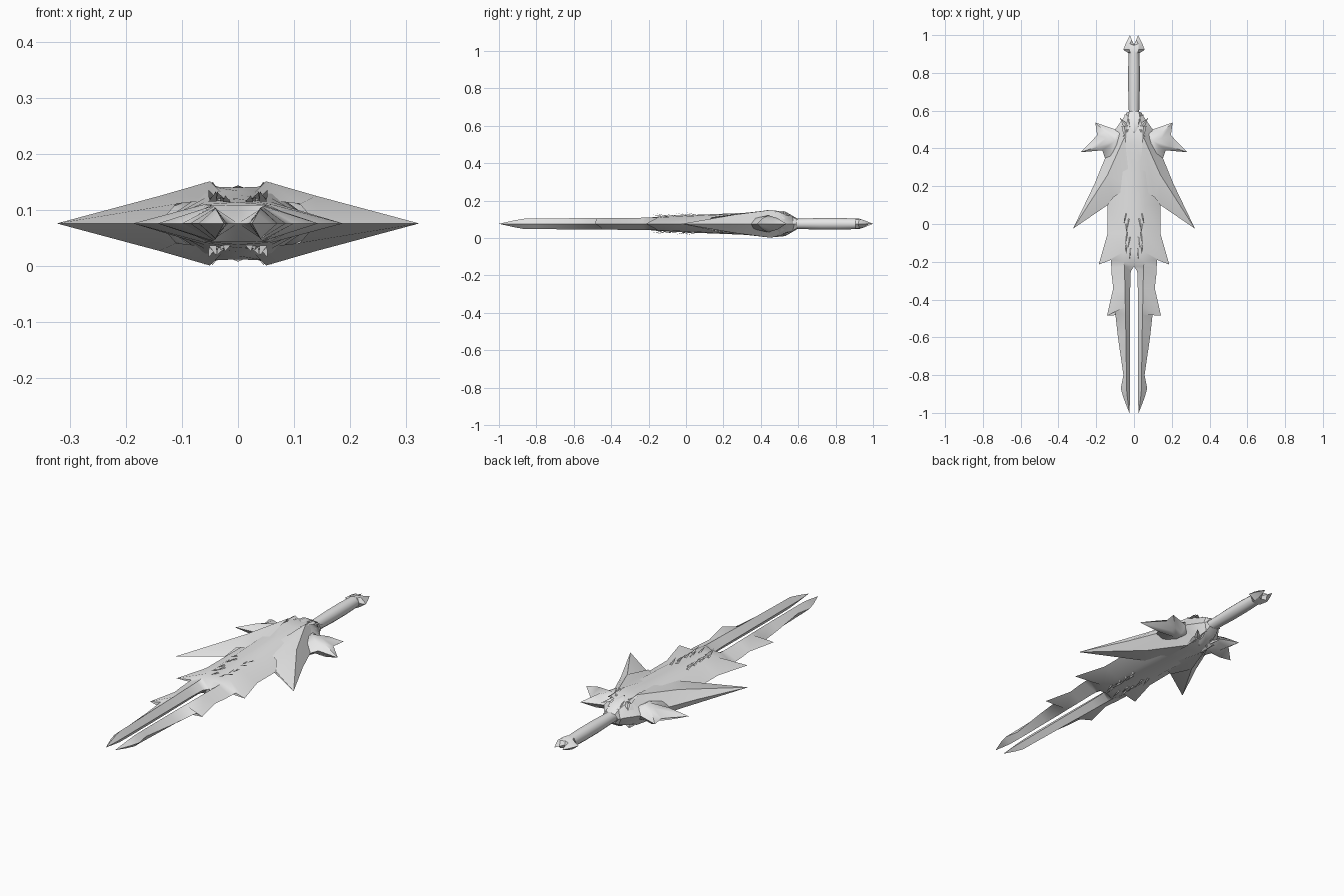
import bpy, bmesh, math

ZC = 0.076  # height of the sword's mid plane

steel = bpy.data.materials.new("pale steel")
steel.diffuse_color = (0.8, 0.8, 0.8, 1)


def finish(name, bm, angle=35):
    bmesh.ops.remove_doubles(bm, verts=bm.verts, dist=1e-4)
    bmesh.ops.dissolve_degenerate(bm, edges=bm.edges, dist=1e-5)
    bmesh.ops.recalc_face_normals(bm, faces=bm.faces)
    me = bpy.data.meshes.new(name)
    bm.to_mesh(me)
    bm.free()
    me.materials.append(steel)
    ob = bpy.data.objects.new(name, me)
    bpy.context.collection.objects.link(ob)
    bpy.ops.object.select_all(action='DESELECT')
    ob.select_set(True)
    bpy.context.view_layer.objects.active = ob
    bpy.ops.object.shade_smooth_by_angle(angle=math.radians(angle))


def mirrored(name, pts, faces, angle=35):
    """Points are (x, y, height over mid plane); copied to all four quarters."""
    bm = bmesh.new()
    for sx in (1, -1):
        for sz in (1, -1):
            vs = [bm.verts.new((sx * x, y, ZC + sz * h)) for x, y, h in pts]
            for f in faces:
                f = f if sx * sz > 0 else f[::-1]
                bm.faces.new([vs[i] for i in f])
    finish(name, bm, angle)


def shell(name, rows, angle=35):
    n = len(rows[0])
    faces = [(r * n + c, r * n + c + 1, (r + 1) * n + c + 1, (r + 1) * n + c)
             for r in range(len(rows) - 1) for c in range(n - 1)]
    mirrored(name, [p for r in rows for p in r], faces, angle)


# Blade and twin prongs: y, inner x, inner h, ridge x, ridge h, edge x, edge y
blade = [
    (0.58, 0, 0.00, 0.03, 0.00, 0.05, 0.58),
    (0.57, 0, 0.04, 0.03, 0.038, 0.05, 0.57),
    (0.50, 0, 0.062, 0.045, 0.062, 0.10, 0.50),
    (0.42, 0, 0.064, 0.05, 0.066, 0.13, 0.42),
    (0.30, 0, 0.058, 0.06, 0.054, 0.14, 0.30),
    (0.10, 0, 0.050, 0.06, 0.045, 0.14, 0.10),
    (-0.05, 0, 0.044, 0.06, 0.038, 0.14, -0.05),
    (-0.15, 0, 0.038, 0.06, 0.034, 0.187, -0.215),
    (-0.20, 0, 0.032, 0.055, 0.033, 0.122, -0.19),
    (-0.225, 0, 0.0, 0.05, 0.033, 0.12, -0.23),
    (-0.25, 0.017, 0.0, 0.05, 0.032, 0.118, -0.27),
    (-0.34, 0.02, 0.0, 0.048, 0.032, 0.11, -0.34),
    (-0.44, 0.02, 0.0, 0.046, 0.031, 0.143, -0.485),
    (-0.48, 0.02, 0.0, 0.045, 0.031, 0.10, -0.465),
    (-0.60, 0.02, 0.0, 0.043, 0.030, 0.085, -0.60),
    (-0.80, 0.02, 0.0, 0.04, 0.028, 0.056, -0.80),
    (-0.87, 0.02, 0.0, 0.04, 0.027, 0.07, -0.87),
    (-0.92, 0.02, 0.0, 0.035, 0.018, 0.056, -0.92),
    (-1.00, 0.025, 0.0, 0.025, 0.0, 0.025, -1.00)]
shell("blade", [[(xi, y, hi), (xr, y, hr), (xo, yo, 0)]
                for y, xi, hi, xr, hr, xo, yo in blade])

# Long swept wings, ridged from the guard to the tip
mirrored("swept_wing",
         [(0.05, 0.46, 0.075), (0.14, 0.26, 0.049), (0.323, -0.025, 0),
          (0.12, 0.43, 0), (0.21, 0.21, 0), (0.14, 0.10, 0),
          (0.02, 0.20, 0.045), (0.06, 0.53, 0.03), (0.11, 0.14, 0.035)],
         [(0, 3, 4, 1), (1, 4, 2), (1, 2, 5, 8), (0, 1, 8, 6), (0, 7, 3)])

# Spiked guard: an outline domed up to a hub
outline = [(0.04, 0.53), (0.095, 0.50), (0.205, 0.537), (0.195, 0.47),
           (0.282, 0.38), (0.168, 0.39), (0.14, 0.31), (0.05, 0.35)]
hub = (0.10, 0.44)
n = len(outline)
pts = [(x, y, 0) for x, y in outline]
pts += [(hub[0] + (x - hub[0]) * 0.5, hub[1] + (y - hub[1]) * 0.5, 0.031) for x, y in outline]
pts.append((hub[0], hub[1], 0.045))
ring = [(i, (i + 1) % n, n + (i + 1) % n, n + i) for i in range(n)]
cap = [(n + i, n + (i + 1) % n, 2 * n) for i in range(n)]
mirrored("spiked_guard", pts, ring + cap, 60)


def spikes(name, items):
    """Closed slivers: base x, y, h then tip x, y, h and base width."""
    pts, faces = [], []
    for x, y, h, tx, ty, th, w in items:
        b = len(pts)
        pts += [(x - w, y, h), (x + w, y, h), (x, y, h + w * 0.6),
                (tx, ty, th)]
        faces += [(b, b + 1, b + 2), (b, b + 3, b + 1),
                  (b + 1, b + 3, b + 2), (b + 2, b + 3, b)]
    mirrored(name, pts, faces)


# Raised scales in two groups along the middle of the blade
spikes("blade_scales", [(x, y, 0.038 + 0.03 * (y + 0.15), x + dx, y - 0.055, t, 0.007)
                        for x, y, dx, t in ((0.045, 0.055, 0.008, 0.061), (0.03, 0.03, 0.006, 0.055),
                                            (0.045, -0.0, -0.01, 0.058), (0.04, -0.05, 0.004, 0.05),
                                            (0.025, -0.07, 0.006, 0.047), (0.045, -0.11, -0.006, 0.058),
                                            (0.02, -0.13, 0.003, 0.05))])

# Claws over the guard and the collar
spikes("guard_claws", [(0.04, 0.52, 0.05, 0.075, 0.562, 0.04, 0.018),
                       (0.05, 0.52, 0.058, 0.045, 0.42, 0.074, 0.016),
                       (0.035, 0.50, 0.058, 0.06, 0.46, 0.073, 0.012)])
shell("collar", [[(0, 0.60, 0.025), (0.025, 0.595, 0.022), (0.04, 0.59, 0)],
                 [(0, 0.565, 0.046), (0.03, 0.57, 0.036), (0.05, 0.565, 0)],
                 [(0, 0.53, 0.066), (0.025, 0.54, 0.056), (0.05, 0.53, 0)],
                 [(0, 0.48, 0.068), (0.02, 0.50, 0.06), (0.05, 0.48, 0)]])

# Round grip with a slight swell
bm = bmesh.new()
rings = []
for y, r in ((0.54, 0.027), (0.62, 0.028), (0.72, 0.031), (0.82, 0.031), (0.915, 0.028)):
    rings.append([bm.verts.new((r * math.cos(a * math.tau / 12), y, ZC + r * math.sin(a * math.tau / 12)))
                  for a in range(12)])
for p, q in zip(rings, rings[1:]):
    for i in range(12):
        j = (i + 1) % 12
        bm.faces.new((p[i], p[j], q[j], q[i]))
bm.faces.new(rings[0])
bm.faces.new(rings[-1])
finish("grip", bm)

# Forked pommel
shell("pommel", [[(0, 0.905, 0), (0.02, 0.905, 0), (0.03, 0.905, 0)],
                 [(0, 0.907, 0.029), (0.02, 0.907, 0.024), (0.032, 0.907, 0)],
                 [(0, 0.925, 0.028), (0.025, 0.925, 0.024), (0.057, 0.922, 0)],
                 [(0, 0.945, 0.018), (0.022, 0.955, 0.018), (0.042, 0.96, 0)],
                 [(0, 0.95, 0), (0.012, 0.975, 0), (0.022, 1.0, 0)]])
